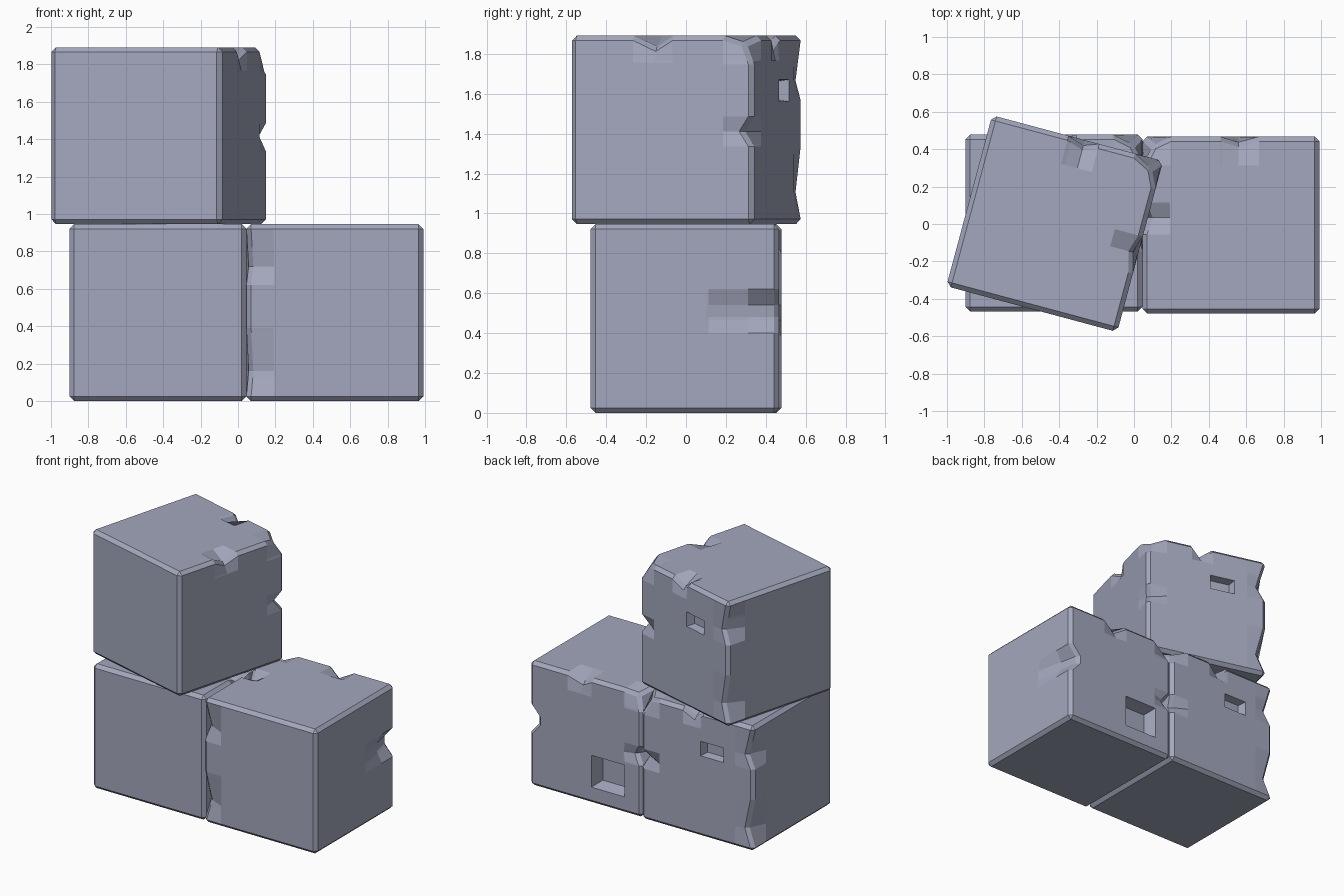
import bpy, bmesh, math
from mathutils import Vector

if "Cube" in bpy.data.objects:
    bpy.data.objects.remove(bpy.data.objects["Cube"])

S = 0.946          # block side
H = S / 2
B = 0.025          # edge bevel
FAR = 9.0

stone = bpy.data.materials.new("blue_grey_stone")
stone.diffuse_color = (0.37, 0.39, 0.51, 1)
stone.use_nodes = True
stone.node_tree.nodes["Principled BSDF"].inputs["Base Color"].default_value = stone.diffuse_color


def plus(top, reach=0.13):
    """Range that fades in towards the high side of the block."""
    return (top - reach - B, top - B, FAR, FAR)


def minus(low, reach=0.13):
    return (-FAR, -FAR, low + B, low + B + reach)


def weight(v, r):
    lo, m0, m1, hi = r
    if m0 <= v + 1e-5 and v - 1e-5 <= m1:
        return 1.0
    if v < m0:
        return max(0.0, (v - lo) / (m0 - lo))
    return max(0.0, (hi - v) / (hi - m1))


# chips: range along x, y, z (start, deep from, deep to, end) and push vector
CHIPS = [
    (plus(H), (-0.15, -0.04, -0.04, 0.055), plus(S, 0.11), (-0.03, 0, -0.055)),      # top right edge
    ((-0.05, 0.04, 0.04, 0.12), plus(H), plus(S, 0.10), (0, -0.03, -0.065)),         # top back edge
    (plus(H), plus(H), plus(S, 0.12), (-0.04, -0.045, -0.03)),                       # corner
    (plus(H), plus(H), (0.39, 0.465, 0.465, 0.54), (-0.028, -0.055, 0)),             # back right edge
    (minus(-H), plus(H), (0.62, 0.72, 0.72, S - B), (0.055, -0.012, 0)),             # back left edge, high
    (minus(-H), plus(H), (B, 0.16, 0.16, 0.39), (0.055, -0.012, 0)),                 # back left edge, low
]
CRACK = (plus(H, 0.34), minus(-H), (0.40, 0.48, 0.54, 0.62), (0, 0.07, 0))

# holes: face axis, (across range), (z range), depth
SMALL_HOLE = (1, (-0.22, -0.03), (0.615, 0.725), 0.06)
BIG_HOLE = (0, (0.05, 0.327), (0.125, 0.367), 0.10)


def cut(bm, axis, value):
    no = Vector((0, 0, 0))
    no[axis] = 1
    bmesh.ops.bisect_plane(bm, geom=bm.verts[:] + bm.edges[:] + bm.faces[:],
                           dist=1e-5, plane_co=no * value, plane_no=no)


def make_hole(bm, hole):
    """Push a tapered rectangular pit into a side face."""
    axis, across, up, depth = hole
    other = 1 - axis
    faces = []
    for f in bm.faces:
        c = f.calc_center_median()
        if (c[axis] > H - 0.01 and across[0] < c[other] < across[1]
                and up[0] < c.z < up[1]):
            faces.append(f)
    out = bmesh.ops.extrude_face_region(bm, geom=faces)
    bmesh.ops.delete(bm, geom=faces, context='FACES')
    mid_a, mid_z = sum(across) / 2, sum(up) / 2
    for v in (g for g in out["geom"] if isinstance(g, bmesh.types.BMVert)):
        v.co[axis] -= depth
        v.co[other] = mid_a + (v.co[other] - mid_a) * 0.82
        v.co.z = mid_z + (v.co.z - mid_z) * 0.82


def block(name, x, y, z, turn, chips, holes):
    bm = bmesh.new()
    bmesh.ops.create_cube(bm, size=S)
    bmesh.ops.translate(bm, verts=bm.verts, vec=(0, 0, H))
    bmesh.ops.bevel(bm, geom=bm.edges[:], offset=B, segments=1, profile=0.5, affect='EDGES')
    # guide cuts at every chip and hole boundary
    cuts = set()
    for c in chips:
        for a in range(3):
            cuts |= {(a, round(v, 4)) for v in c[a] if abs(v) < FAR}
    for axis, across, up, _ in holes:
        cuts |= {(1 - axis, v) for v in across} | {(2, v) for v in up}
    for a, v in sorted(cuts):
        cut(bm, a, v)
    # holes before chips so the faces are still flat
    for h in holes:
        make_hole(bm, h)
    for v in bm.verts:
        p = v.co.copy()
        for rx, ry, rz, push in chips:
            w = weight(p.x, rx) * weight(p.y, ry) * weight(p.z, rz)
            v.co += Vector(push) * w
    bmesh.ops.recalc_face_normals(bm, faces=bm.faces)
    me = bpy.data.meshes.new(name)
    bm.to_mesh(me)
    bm.free()
    me.materials.append(stone)
    ob = bpy.data.objects.new(name, me)
    ob.location = (x, y, z)
    ob.rotation_euler.z = math.radians(turn)
    bpy.context.collection.objects.link(ob)
    return ob


block("lower_left_block", -0.428, 0.005, 0, 0, CHIPS, [SMALL_HOLE])
block("lower_right_block", 0.518, -0.006, 0, 90, CHIPS + [CRACK], [SMALL_HOLE, BIG_HOLE])
block("upper_block", -0.424, 0.002, S, -15, CHIPS, [SMALL_HOLE])
